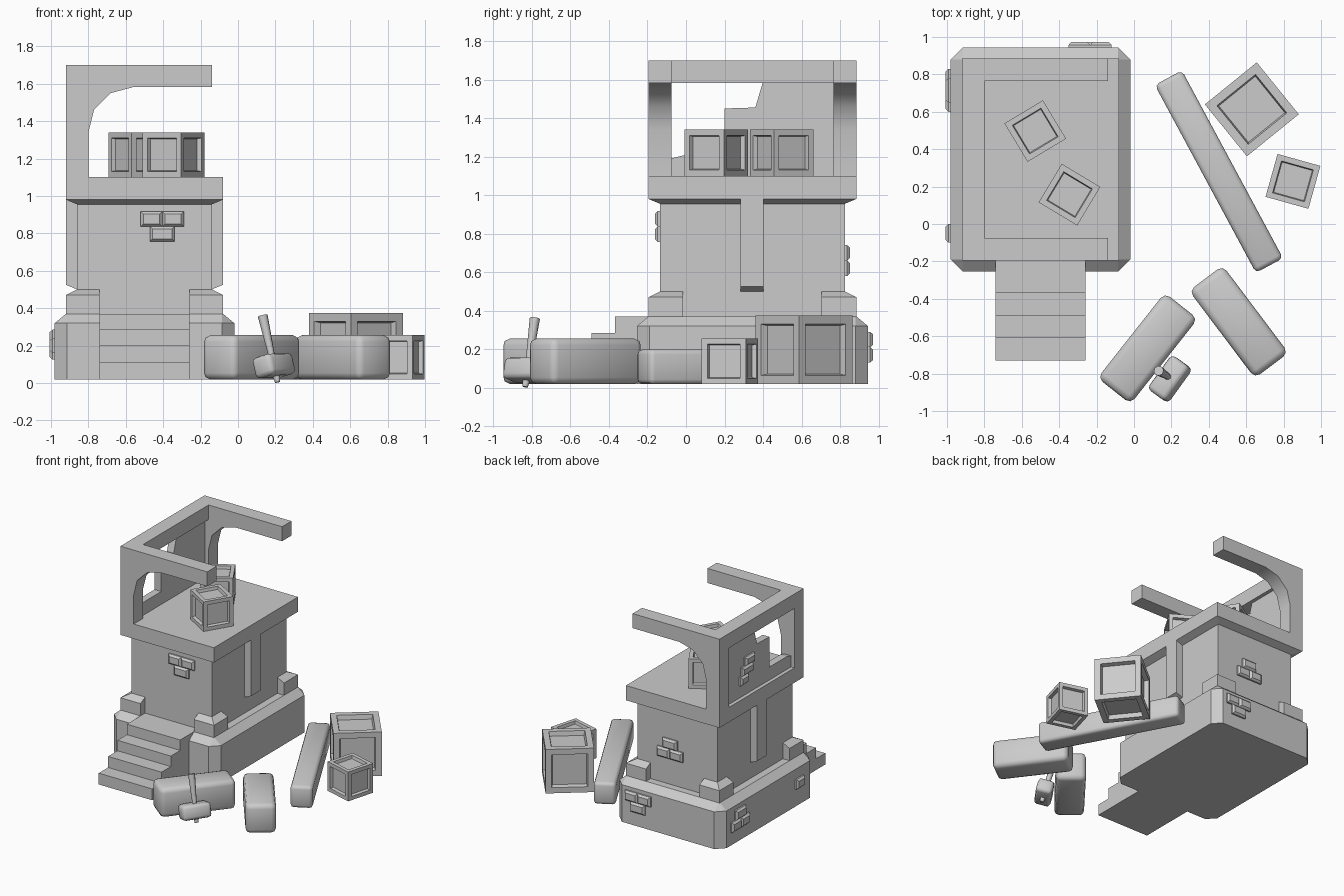
import bpy, bmesh, math
from mathutils import Vector, Matrix

if "Cube" in bpy.data.objects:
    bpy.data.objects.remove(bpy.data.objects["Cube"])

def finish(name, bm, smooth=None):
    bmesh.ops.recalc_face_normals(bm, faces=bm.faces)
    me = bpy.data.meshes.new(name)
    bm.to_mesh(me)
    bm.free()
    ob = bpy.data.objects.new(name, me)
    bpy.context.collection.objects.link(ob)
    if smooth:
        bpy.ops.object.select_all(action='DESELECT')
        bpy.context.view_layer.objects.active = ob
        ob.select_set(True)
        bpy.ops.object.shade_smooth_by_angle(angle=math.radians(smooth))
    return ob

def loft(bm, rings):
    vs = [[bm.verts.new(p) for p in r] for r in rings]
    n = len(rings[0])
    for a, b in zip(vs, vs[1:]):
        for i in range(n):
            bm.faces.new((a[i], a[(i + 1) % n], b[(i + 1) % n], b[i]))
    bm.faces.new(vs[0][::-1])
    bm.faces.new(vs[-1])

def solid(name, rings, smooth=None):
    bm = bmesh.new()
    loft(bm, rings)
    return finish(name, bm, smooth)

def rect(x0, x1, y0, y1, z):
    return [(x0, y0, z), (x1, y0, z), (x1, y1, z), (x0, y1, z)]

def octo(x0, x1, y0, y1, c, z):
    return [(x0 + c, y0, z), (x1 - c, y0, z), (x1, y0 + c, z), (x1, y1 - c, z),
            (x1 - c, y1, z), (x0 + c, y1, z), (x0, y1 - c, z), (x0, y0 + c, z)]

# Base, tower and platform slab
B = (-0.98, -0.02, -0.255, 0.945)
S = (-0.92, -0.08, -0.195, 0.885)
T = (-0.86, -0.14, -0.135, 0.825)
solid("base", [octo(*B, 0.065, 0.018), octo(*B, 0.065, 0.32), octo(*S, 0.006, 0.37)])
solid("tower", [rect(*T, 0.36), rect(*T, 0.97)])
solid("platform", [rect(*T, 0.955), rect(*S, 0.98), rect(*S, 1.10)])

# Front stairs
prof = [(-0.2, 0.018), (-0.73, 0.018)]
for i, z in enumerate((0.11, 0.2, 0.285, 0.37)):
    prof += [(-0.73 + 0.12 * i, z), (-0.61 + 0.12 * i if i < 3 else -0.14, z)]
prof[0] = (-0.14, 0.018)
solid("stairs", [[(x, y, z) for y, z in prof] for x in (-0.74, -0.26)])

# Corner plinths with hipped outer tops
for k, (sx, sy) in enumerate(((1, 1), (1, -1), (-1, 1), (-1, -1))):
    bm = bmesh.new()
    us, hs = (0, 0.06, 0.18), {}
    pt = lambda u, v, z: (-0.5 + sx * (0.42 - u), 0.345 + sy * (0.54 - v), z)
    for i in range(3):
        for j in range(3):
            hs[i, j] = bm.verts.new(pt(us[i], us[j], 0.5 if i and j else 0.47))
    for i in range(2):
        for j in range(2):
            a, b, c, d = hs[i, j], hs[i + 1, j], hs[i + 1, j + 1], hs[i, j + 1]
            bm.faces.new((a, b, c))
            bm.faces.new((a, c, d))
    rim = [e for e in bm.edges if e.is_boundary]
    ext = bmesh.ops.extrude_edge_only(bm, edges=rim)
    for v in ext["geom"]:
        if isinstance(v, bmesh.types.BMVert):
            v.co.z = 0.365
    finish(f"corner_plinth_{k + 1}", bm)

# Side pilasters with sloped feet
for side in (-1, 1):
    f, o = -0.5 + side * 0.35, -0.5 + side * 0.42
    p = [(f, 0.5), (-0.5 + side * 0.36, 0.5), (o, 0.525), (o, 0.99), (f, 0.99)]
    solid("pilaster", [[(x, y, z) for x, z in p] for y in (0.283, 0.403)])

# Roof frame: two curved brackets, a tie beam and a broken wall
arch = [(-0.92, 1.09), (-0.80, 1.09), (-0.80, 1.34), (-0.77, 1.46), (-0.68, 1.55),
        (-0.56, 1.582), (-0.14, 1.582), (-0.14, 1.70), (-0.92, 1.70)]
for y0 in (-0.195, 0.765):
    solid("roof_bracket", [[(x, y, z) for x, z in arch] for y in (y0, y0 + 0.12)], 35)
solid("roof_tie_beam", [rect(-0.92, -0.80, -0.076, 0.766, z) for z in (1.582, 1.70)])
wall = [(-0.08, 1.09), (-0.08, 1.19), (-0.02, 1.205), (0.2, 1.205), (0.2, 1.45),
        (0.36, 1.455), (0.40, 1.59), (0.77, 1.59), (0.77, 1.09)]
solid("broken_wall", [[(x, y, z) for y, z in wall] for x in (-0.89, -0.83)])

# Raised brick clusters: rows are (u0, u1, z0, z1)
def bricks(name, axis, plane, sign, rows):
    bm = bmesh.new()
    for u0, u1, z0, z1 in rows:
        rings = []
        for d, c in ((-0.01, 0), (0.012, 0), (0.027, 0.014)):
            q, r = plane + sign * d, []
            for u, z in ((u0 + c, z0 + c), (u1 - c, z0 + c), (u1 - c, z1 - c), (u0 + c, z1 - c)):
                r.append((q, u, z) if axis == 'x' else (u, q, z))
            rings.append(r)
        loft(bm, rings)
    finish(name, bm)

def trio(c, z, up):
    pair, one = (z + 0.08, z) if up else (z, z + 0.08)
    return [(c - 0.115, c, pair, pair + 0.08), (c, c + 0.115, pair, pair + 0.08),
            (c - 0.065, c + 0.065, one, one + 0.08)]

bricks("front_bricks", 'y', -0.135, -1, trio(-0.405, 0.757, True))
bricks("back_bricks", 'y', 0.825, 1, trio(-0.44, 0.58, False))
bricks("base_back_bricks", 'y', 0.945, 1, trio(-0.235, 0.13, True))
bricks("base_left_bricks", 'x', -0.98, -1, trio(0.715, 0.125, False))
bricks("base_left_brick", 'x', -0.98, -1, [(-0.1, 0.0, 0.16, 0.24)])
bricks("wall_bricks", 'x', -0.89, -1, [(0.41, 0.53, 1.34, 1.41), (0.43, 0.57, 1.27, 1.34),
                                       (0.49, 0.59, 1.20, 1.27)])

# Crates with recessed panels
def crate(name, x, y, z, s, ang):
    bm = bmesh.new()
    bmesh.ops.create_cube(bm, size=s)
    faces = bm.faces[:]
    bmesh.ops.inset_individual(bm, faces=faces, thickness=s * 0.18)
    bmesh.ops.inset_individual(bm, faces=faces, thickness=s * 0.03, depth=-s * 0.1)
    m = Matrix.Translation((x, y, z + s / 2)) @ Matrix.Rotation(math.radians(ang), 4, 'Z')
    bm.transform(m)
    finish(name, bm)

crate("platform_crate_1", -0.528, 0.497, 1.10, 0.24, 31)
crate("platform_crate_2", -0.345, 0.157, 1.10, 0.24, -31)
crate("large_crate", 0.63, 0.613, 0.018, 0.357, 39)
crate("small_crate", 0.85, 0.228, 0.018, 0.238, -15.6)

# Worn stone blocks with softened edges
def block(name, m, dims, bev):
    bm = bmesh.new()
    bmesh.ops.create_cube(bm, size=1)
    bm.transform(Matrix.Diagonal((*dims, 1)))
    bmesh.ops.bevel(bm, geom=bm.edges[:], offset=bev, segments=2, affect='EDGES', profile=0.5)
    bm.transform(m)
    finish(name, bm, 50)

def lying(x, y, h, ang):
    return Matrix.Translation((x, y, 0.018 + h / 2)) @ Matrix.Rotation(math.radians(ang), 4, 'Z')

block("long_beam", lying(0.454, 0.28, 0.18, -61.7), (1.14, 0.165, 0.18), 0.025)
block("stone_block_1", lying(0.073, -0.665, 0.238, 51.7), (0.58, 0.225, 0.238), 0.035)
block("stone_block_2", lying(0.56, -0.523, 0.238, -53), (0.585, 0.225, 0.238), 0.035)

# Mallet standing on its handle end
low, tip = Vector((0.212, -0.835, 0.004)), Vector((0.132, -0.785, 0.36))
up = (tip - low).normalized()
side = Vector((0.59, 0.81, 0)).cross(up).normalized()
fwd = up.cross(side).normalized()
rot = Matrix((fwd, side, up)).transposed().to_4x4()
block("mallet_head", Matrix.Translation((0.192, -0.828, 0.092)) @ rot, (0.225, 0.125, 0.115), 0.025)
rings = []
for t, r in ((0, 0.014), (0.06, 0.018), (0.45, 0.018), (0.8, 0.024), (1, 0.027)):
    c = low.lerp(tip, t)
    rings.append([c + fwd * r * math.cos(a) + side * r * math.sin(a)
                  for a in (math.tau * k / 8 for k in range(8))])
solid("mallet_handle", rings, 50)
